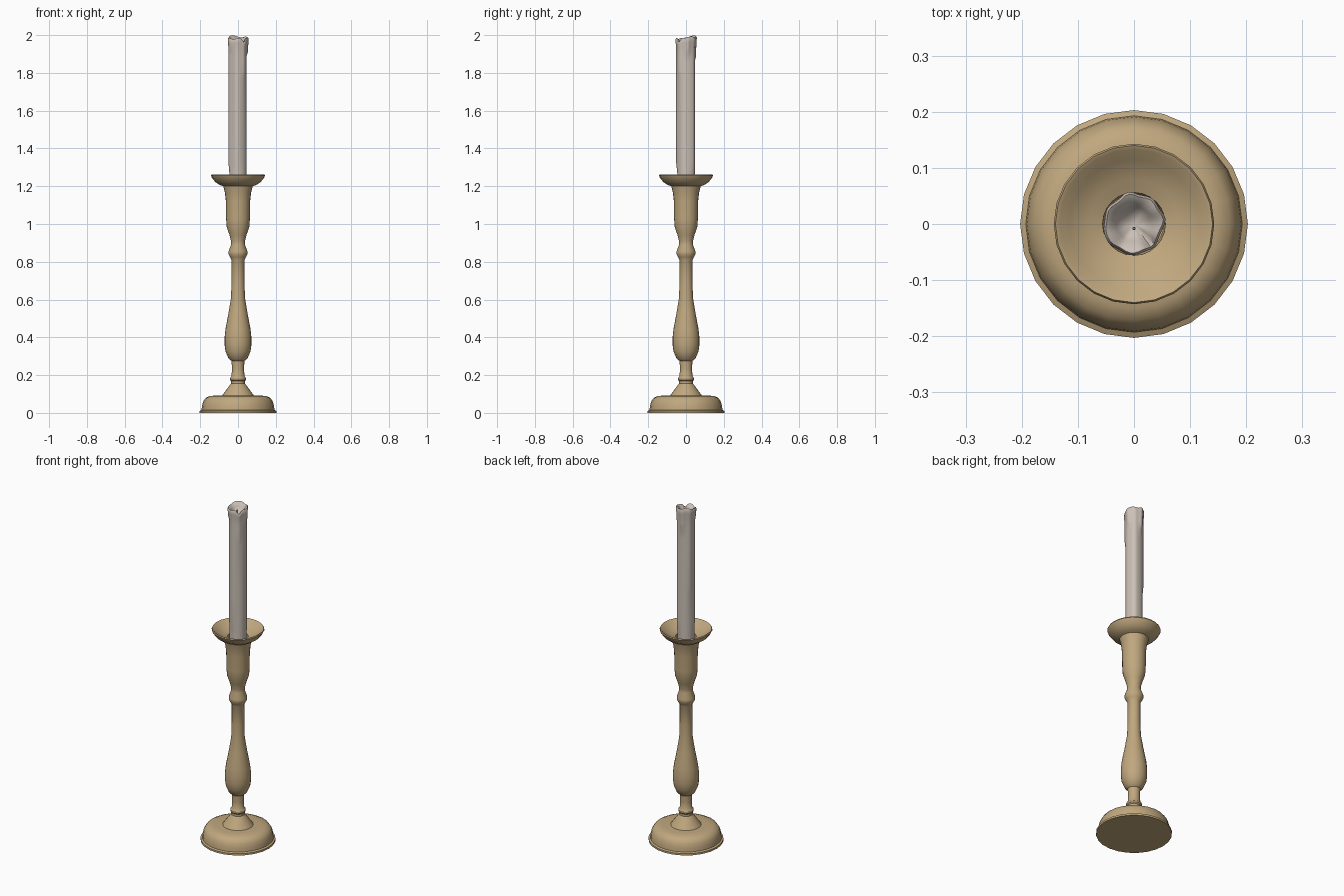
import bpy, bmesh, math


def material(name, rgb):
    m = bpy.data.materials.new(name)
    m.diffuse_color = (*rgb, 1)
    return m


brass = material("antique_brass", (0.53, 0.39, 0.21))
wax = material("cream_wax", (0.60, 0.53, 0.47))


def loft(name, mat, rings, point, sides, angle):
    """Skin closed rings; point(ring, angle) gives a position. Both ends are capped."""
    bm = bmesh.new()
    loops = [[bm.verts.new(point(r, 2 * math.pi * i / sides)) for i in range(sides)]
             for r in rings]
    for a, b in zip(loops, loops[1:]):
        for i in range(sides):
            j = (i + 1) % sides
            bm.faces.new((a[i], a[j], b[j], b[i]))
    bm.faces.new(loops[0][::-1])
    bm.faces.new(loops[-1])
    bmesh.ops.recalc_face_normals(bm, faces=bm.faces)
    me = bpy.data.meshes.new(name)
    bm.to_mesh(me)
    bm.free()
    me.materials.append(mat)
    ob = bpy.data.objects.new(name, me)
    bpy.context.collection.objects.link(ob)
    bpy.ops.object.select_all(action='DESELECT')
    ob.select_set(True)
    bpy.context.view_layer.objects.active = ob
    bpy.ops.object.shade_smooth_by_angle(angle=math.radians(angle))
    return ob


def turned(ring, a):
    r, z = ring
    return (r * math.cos(a), r * math.sin(a), z)


# Turned candlestick: foot, stem, baluster, knop, cup, drip pan and socket
profile = [
    (0.203, 0), (0.203, 0.011), (0.193, 0.016), (0.191, 0.035), (0.185, 0.06),
    (0.172, 0.079), (0.15, 0.089), (0.12, 0.092), (0.083, 0.093), (0.062, 0.122),
    (0.043, 0.148), (0.037, 0.155), (0.037, 0.168), (0.042, 0.174), (0.042, 0.184),
    (0.034, 0.195), (0.032, 0.235), (0.034, 0.275), (0.05, 0.288), (0.066, 0.325),
    (0.071, 0.36), (0.071, 0.40), (0.066, 0.445), (0.05, 0.53), (0.037, 0.61),
    (0.034, 0.70), (0.034, 0.81), (0.042, 0.825), (0.050, 0.84), (0.050, 0.855),
    (0.037, 0.89), (0.037, 0.91), (0.046, 0.945), (0.060, 0.985), (0.063, 1.03),
    (0.064, 1.12), (0.069, 1.165), (0.078, 1.20), (0.098, 1.207), (0.12, 1.222),
    (0.138, 1.245), (0.143, 1.256), (0.140, 1.262), (0.133, 1.259), (0.115, 1.24),
    (0.08, 1.224), (0.056, 1.214), (0.053, 1.15)]
loft("candlestick", brass, profile, turned, 24, 35)

# Wax runs: angle in degrees, height where the run ends, thickness, half width
runs = [(-50, 1.80, 0.005, 14), (-95, 1.3, 0.006, 22), (-140, 1.92, 0.005, 16),
        (10, 1.90, 0.007, 16), (55, 1.25, 0.006, 20), (100, 1.88, 0.008, 16),
        (150, 1.5, 0.005, 18), (195, 1.3, 0.005, 20)]


def bell(a, centre, width):
    d = (math.degrees(a) - centre + 180) % 360 - 180
    return math.exp(-(d / width) ** 2)


def waxy(ring, a):
    r, z, lip = ring        # lip says how much the ring follows the uneven rim
    for centre, end, thick, width in runs:
        if z > end and r > 0.04:
            r += thick * bell(a, centre, width)
    rise = (0.014 * bell(a, 125, 40) + 0.008 * bell(a, 35, 25)
            - 0.022 * bell(a, -50, 14) - 0.008 * bell(a, -120, 18))
    return (r * math.cos(a), r * math.sin(a), z + lip * rise)


# Candle with a melted, hollowed top
rings = [(0.046, z, 0) for z in (1.15, 1.24, 1.27, 1.32, 1.48, 1.53, 1.77, 1.81, 1.86, 1.89, 1.91)]
rings += [(0.047, 1.935, 0.2), (0.049, 1.96, 0.6), (0.050, 1.978, 1), (0.046, 1.985, 1),
          (0.039, 1.979, 1), (0.031, 1.964, 0.6), (0.018, 1.952, 0.2), (0.004, 1.948, 0)]
loft("candle", wax, rings, waxy, 40, 50)

# Short wick stub in the hollow
wick = loft("wick", wax, [(0.003, 1.945), (0.003, 1.965), (0.002, 1.972)], turned, 8, 40)
wick.location.y = -0.008
